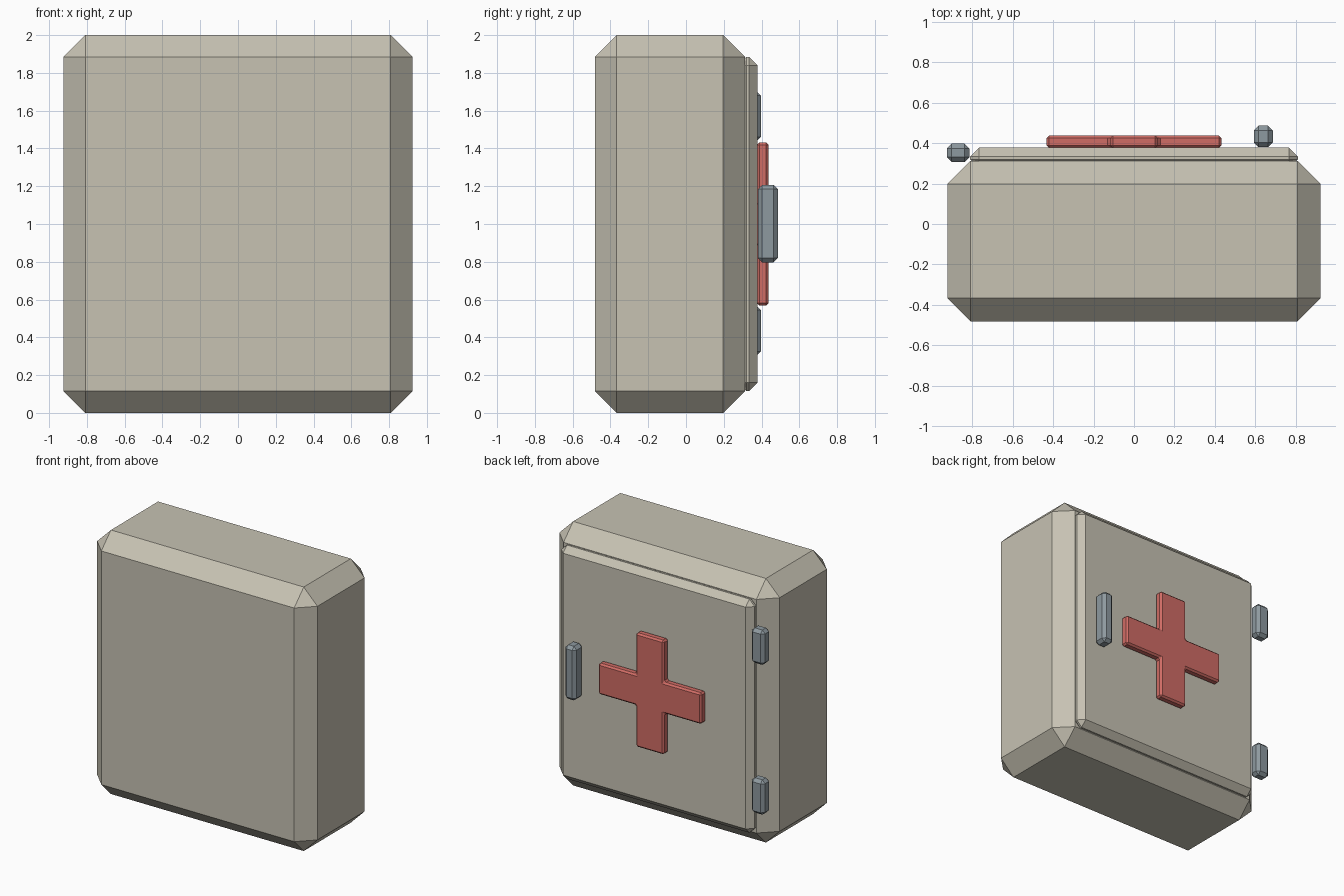
import bpy
import bmesh

default = bpy.data.objects.get("Cube")
if default:
    bpy.data.objects.remove(default, do_unlink=True)


def material(name, rgb):
    mat = bpy.data.materials.new(name)
    mat.use_nodes = True
    mat.diffuse_color = (*rgb, 1)
    mat.node_tree.nodes["Principled BSDF"].inputs["Base Color"].default_value = (*rgb, 1)
    return mat


beige = material("beige paint", (0.57, 0.54, 0.45))
red = material("red paint", (0.63, 0.15, 0.13))
steel = material("blue grey steel", (0.27, 0.32, 0.35))


def prism(name, outline, y_min, y_max, chamfer, mat):
    """Extrude an x-z outline from y_min to y_max and chamfer its edges."""
    bm = bmesh.new()
    face = bm.faces.new([bm.verts.new((x, y_min, z)) for x, z in outline])
    ring = bmesh.ops.extrude_face_region(bm, geom=[face])["geom"]
    for v in ring:
        if isinstance(v, bmesh.types.BMVert):
            v.co.y = y_max
    bmesh.ops.recalc_face_normals(bm, faces=bm.faces)
    mesh = bpy.data.meshes.new(name)
    bm.to_mesh(mesh)
    bm.free()
    mesh.materials.append(mat)
    obj = bpy.data.objects.new(name, mesh)
    bpy.context.collection.objects.link(obj)
    bevel = obj.modifiers.new("chamfer", "BEVEL")
    bevel.width = chamfer
    bevel.segments = 1
    return obj


def box(name, x, y, z, chamfer, mat):
    outline = [(x[0], z[0]), (x[1], z[0]), (x[1], z[1]), (x[0], z[1])]
    return prism(name, outline, y[0], y[1], chamfer, mat)


# Cabinet and the door on its back side
box("cabinet_body", (-0.923, 0.923), (-0.482, 0.312), (0, 2), 0.115, beige)
box("door", (-0.81, 0.81), (0.275, 0.379), (0.115, 1.885), 0.045, beige)

# Raised cross: one arm end turned through four quarter turns
arm, half = 0.432, 0.118
outline = []
dx, dz = 1, 0
for _ in range(4):
    for along, side in ((arm, -half), (arm, half), (half, half)):
        outline.append((along * dx - side * dz, 1 + along * dz + side * dx))
    dx, dz = -dz, dx
prism("cross", outline, 0.376, 0.437, 0.013, red)

# Handle and hinges
box("door_handle", (0.592, 0.686), (0.38, 0.486), (0.797, 1.207), 0.023, steel)
for name, z in (("lower_hinge", 0.435), ("upper_hinge", 1.57)):
    box(name, (-0.925, -0.814), (0.307, 0.397), (z - 0.132, z + 0.132), 0.023, steel)
